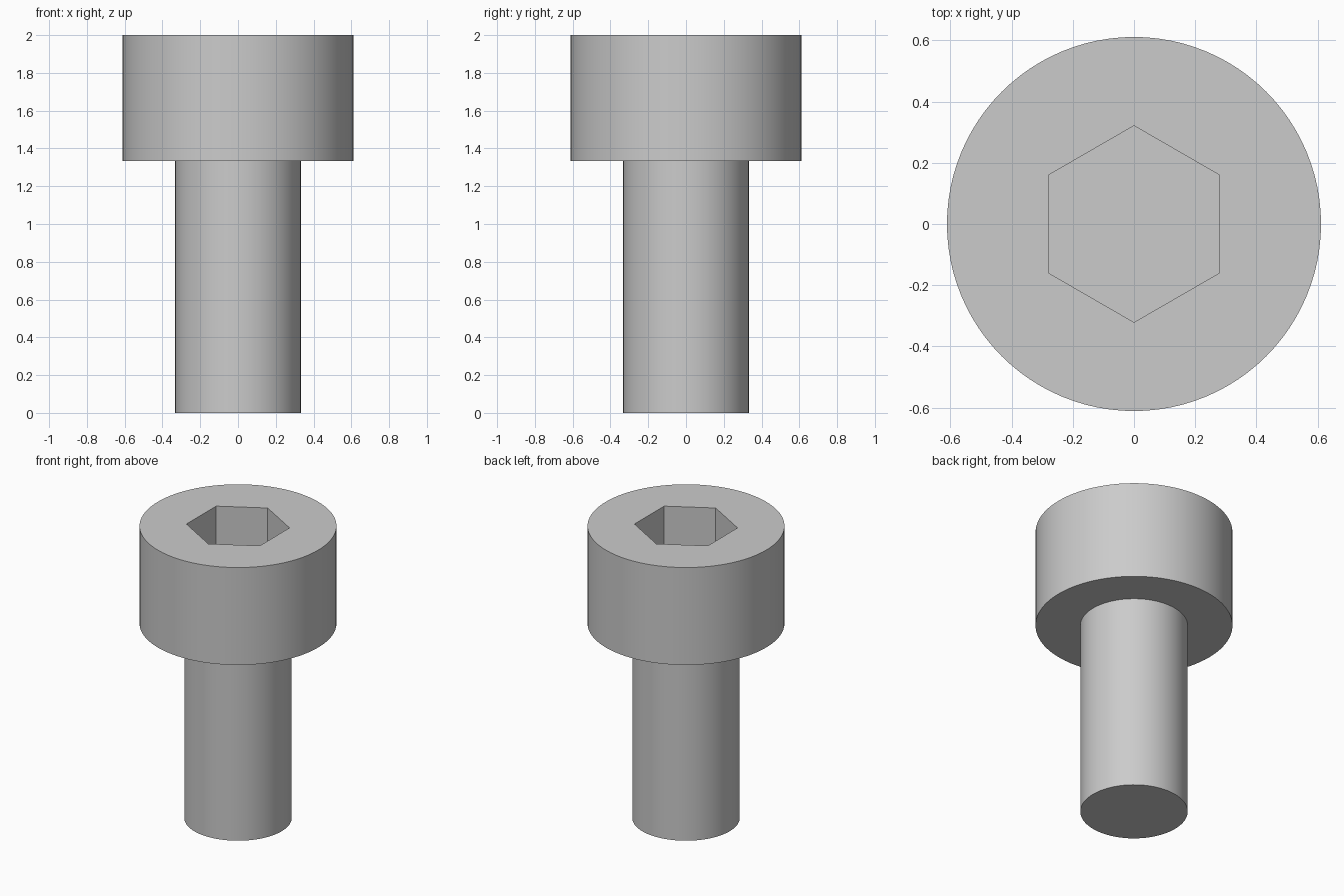
import bpy, bmesh
from math import pi, sin, cos, radians

cube = bpy.data.objects.get("Cube")
if cube:
    bpy.data.objects.remove(cube, do_unlink=True)

SIDES = 96
SHANK_R, HEAD_R, SOCKET_R = 0.333, 0.611, 0.321
HEAD_Z, TOP_Z, SOCKET_Z = 1.333, 2.0, 1.667

bm = bmesh.new()


def ring(radius, z, sides=SIDES):
    """Closed loop of vertices with one point on +y."""
    angles = [pi / 2 + 2 * pi * i / sides for i in range(sides)]
    return [bm.verts.new((radius * cos(a), radius * sin(a), z)) for a in angles]


def wall(a, b):
    """Band of quads between two rings with equal counts."""
    n = len(a)
    for i in range(n):
        j = (i + 1) % n
        bm.faces.new((a[i], a[j], b[j], b[i]))


def loop_edges(verts):
    return [bm.edges.get((v, verts[i - 1])) for i, v in enumerate(verts)]


# Shank with flat end, underside of head and head wall
shank_end = ring(SHANK_R, 0)
shank_top = ring(SHANK_R, HEAD_Z)
head_bottom = ring(HEAD_R, HEAD_Z)
head_top = ring(HEAD_R, TOP_Z)
bm.faces.new(shank_end)
wall(shank_end, shank_top)
wall(shank_top, head_bottom)
wall(head_bottom, head_top)

# Hexagonal socket with flat floor
socket_rim = ring(SOCKET_R, TOP_Z, 6)
socket_floor = ring(SOCKET_R, SOCKET_Z, 6)
wall(socket_rim, socket_floor)
bm.faces.new(socket_floor)

# Flat top of the head around the socket
bmesh.ops.triangle_fill(bm, use_beauty=True, normal=(0, 0, 1),
                        edges=loop_edges(head_top) + loop_edges(socket_rim))
bmesh.ops.recalc_face_normals(bm, faces=bm.faces[:])

mesh = bpy.data.meshes.new("socket_head_screw")
bm.to_mesh(mesh)
bm.free()
screw = bpy.data.objects.new("socket_head_screw", mesh)
bpy.context.collection.objects.link(screw)

# Grey steel
steel = bpy.data.materials.new("grey_steel")
steel.use_nodes = True
colour = (0.6, 0.6, 0.6, 1)
steel.diffuse_color = colour
steel.node_tree.nodes["Principled BSDF"].inputs["Base Color"].default_value = colour
mesh.materials.append(steel)

# Smooth round walls, sharp rims
bpy.ops.object.select_all(action="DESELECT")
screw.select_set(True)
bpy.context.view_layer.objects.active = screw
bpy.ops.object.shade_smooth_by_angle(angle=radians(30))
